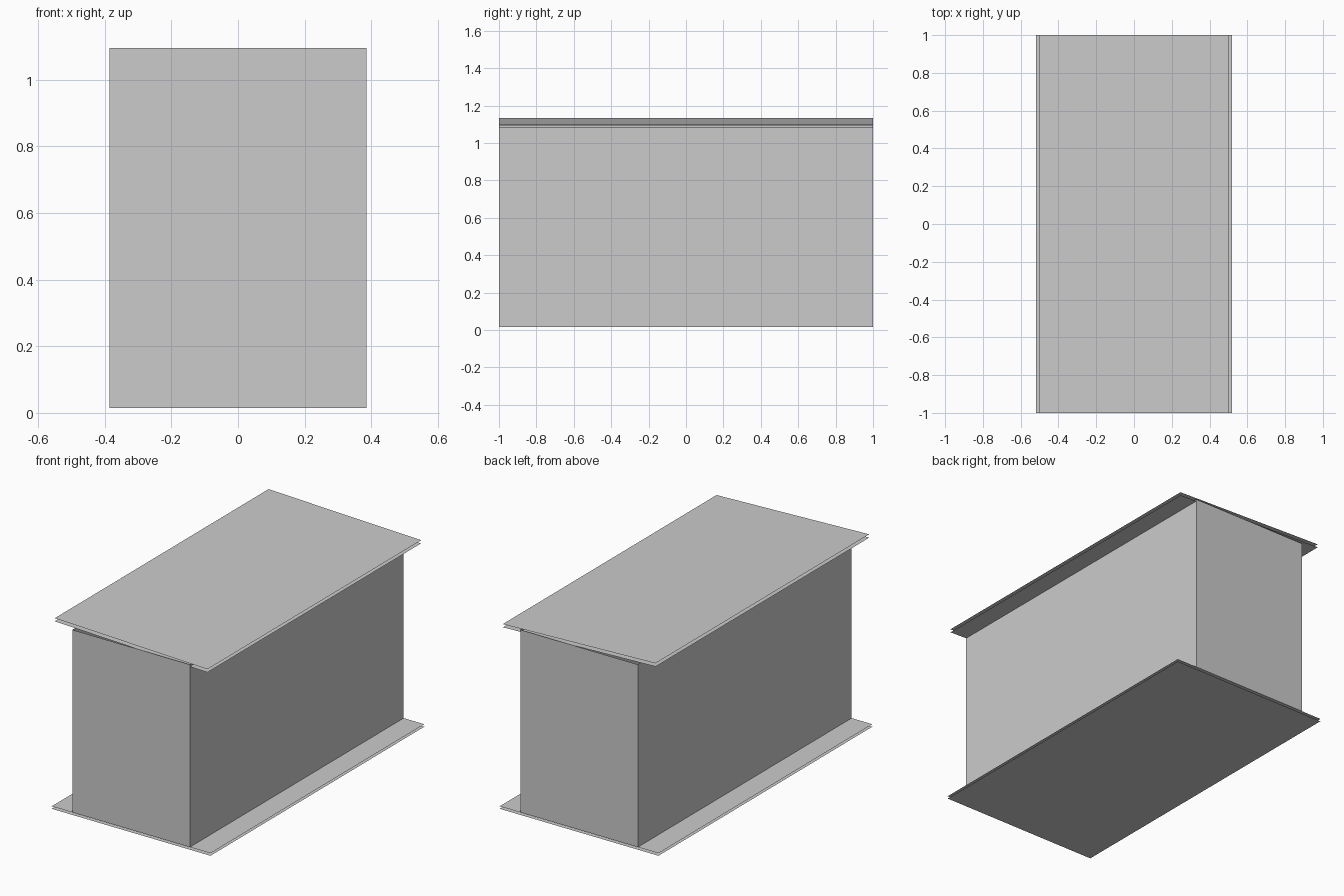
import bpy, bmesh

if "Cube" in bpy.data.objects:
    bpy.data.objects.remove(bpy.data.objects["Cube"])

HALF_Y = 1.0


def strips(name, lines):
    """Extrude open x-z profile lines along y into thin sheets."""
    bm = bmesh.new()
    for line in lines:
        rows = [[bm.verts.new((x, y, z)) for x, z in line] for y in (-HALF_Y, HALF_Y)]
        for i in range(len(line) - 1):
            bm.faces.new((rows[0][i], rows[0][i + 1], rows[1][i + 1], rows[1][i]))
    return finish(name, bm)


def finish(name, bm):
    mesh = bpy.data.meshes.new(name)
    bm.to_mesh(mesh)
    bm.free()
    obj = bpy.data.objects.new(name, mesh)
    bpy.context.collection.objects.link(obj)
    return obj


# Floor: upper and lower sheet, open at the rim
strips("floor", [[(-0.52, 0.015), (0.52, 0.015)],
                 [(0.52, 0.0), (-0.52, 0.0)]])

# Roof: two sheets tilted down towards the right, open at the rim
strips("roof", [[(-0.50, 1.134), (0.50, 1.099)],
                [(0.499, 1.080), (-0.501, 1.115)]])

# Walls: four-sided tube, open at top and bottom
bm = bmesh.new()
bmesh.ops.create_cube(bm, size=1)
bm.normal_update()
bmesh.ops.delete(bm, geom=[f for f in bm.faces if abs(f.normal.z) > 0.5],
                 context='FACES_ONLY')
for v in bm.verts:
    v.co.x *= 0.77
    v.co.y *= 2 * HALF_Y
    v.co.z = 1.096 if v.co.z > 0 else 0.015
finish("walls", bm)
